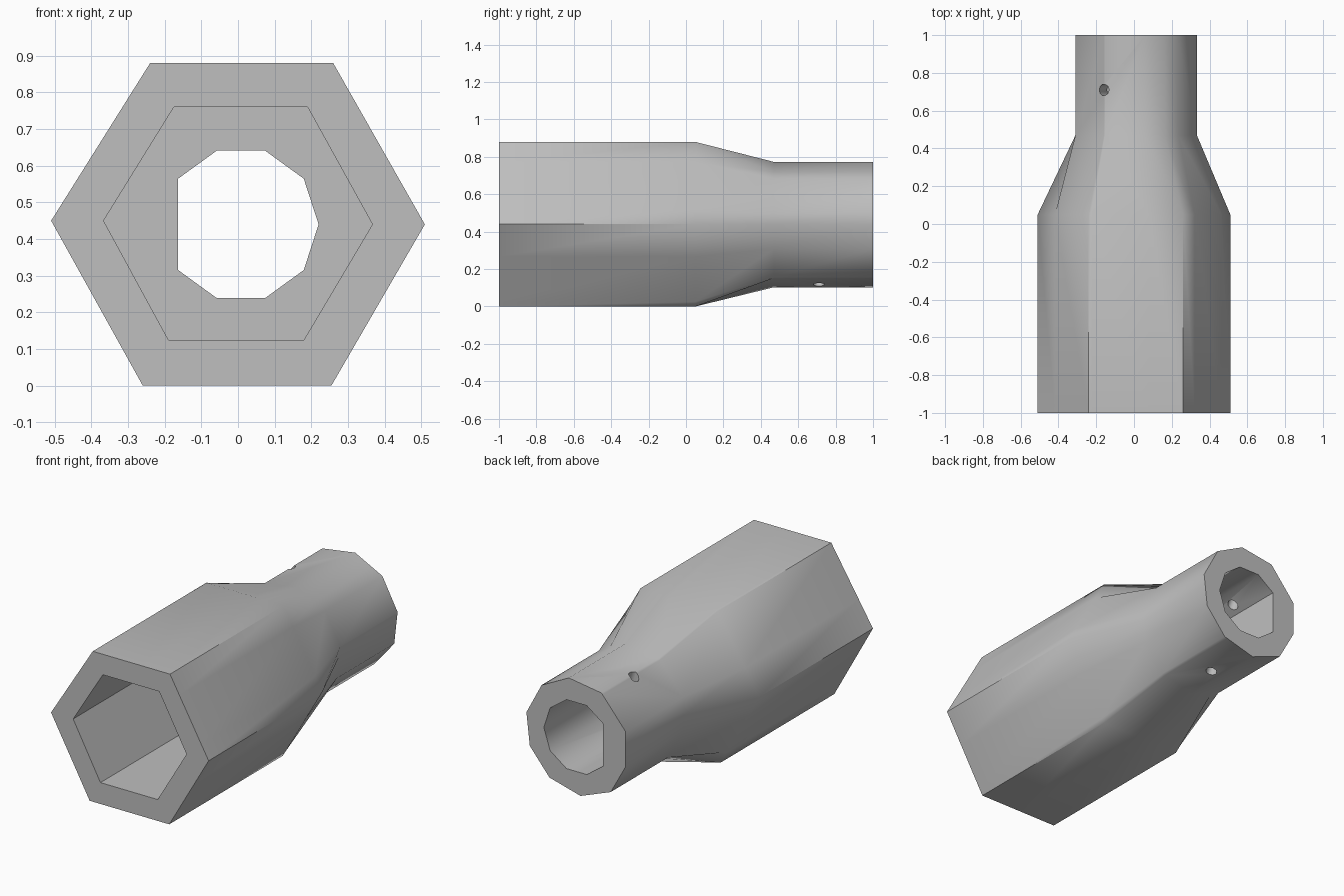
import bpy
import bmesh
import math
from mathutils import Vector

AXIS_Z = 0.44

old = bpy.data.objects.get("Cube")
if old:
    bpy.data.objects.remove(old, do_unlink=True)

grey = bpy.data.materials.new("plain_grey")
grey.use_nodes = True
colour = (0.52, 0.52, 0.52, 1)
grey.diffuse_color = colour
grey.node_tree.nodes["Principled BSDF"].inputs["Base Color"].default_value = colour


def loft(name, rings):
    """Skin (y, [(x, z), ...]) rings of equal length and cap both ends."""
    bm = bmesh.new()
    loops = [[bm.verts.new((x, y, z + AXIS_Z)) for x, z in pts] for y, pts in rings]
    n = len(loops[0])
    for a, b in zip(loops, loops[1:]):
        for i in range(n):
            j = (i + 1) % n
            bm.faces.new((a[i], a[j], b[j], b[i]))
    bm.faces.new(loops[0])
    bm.faces.new(loops[-1])
    bmesh.ops.recalc_face_normals(bm, faces=bm.faces)
    mesh = bpy.data.meshes.new(name)
    bm.to_mesh(mesh)
    bm.free()
    obj = bpy.data.objects.new(name, mesh)
    bpy.context.collection.objects.link(obj)
    mesh.materials.append(grey)
    return obj


def polar(radius, angles, flat_x):
    """Polygon on a circle, flattened on its -x side."""
    pts = [(radius * math.cos(math.radians(a)), radius * math.sin(math.radians(a))) for a in angles]
    return [(max(x, flat_x), z) for x, z in pts]


def angle_of(p):
    return math.atan2(p[1], p[0]) % math.tau


def hit(poly, a):
    """Point where a ray from the centre at angle a crosses the polygon."""
    dx, dz = math.cos(a), math.sin(a)
    best = None
    for (x1, z1), (x2, z2) in zip(poly, poly[1:] + poly[:1]):
        ex, ez = x2 - x1, z2 - z1
        den = dx * ez - dz * ex
        if abs(den) < 1e-9:
            continue
        t = (x1 * ez - z1 * ex) / den
        s = (x1 * dz - z1 * dx) / den
        if t > 0 and -1e-6 <= s <= 1 + 1e-6:
            best = t if best is None else max(best, t)
    return (best * dx, best * dz)


# Outer body: hexagonal socket blending into a ten-sided shank
hexagon = [(0.51, 0), (0.26, 0.44), (-0.24, 0.44), (-0.51, 0.01), (-0.26, -0.44), (0.255, -0.44)]
shank = polar(0.338, [10, 46, 80, 117, 160, 195, 231, 267, 303, 337], -0.31)
angles = sorted(angle_of(p) for p in hexagon + shank)
hex_ring = [hit(hexagon, a) for a in angles]
shank_ring = [hit(shank, a) for a in angles]
body = loft("socket_body", [(-1, hex_ring), (0.05, hex_ring), (0.47, shank_ring), (1, shank_ring)])

# Hexagonal bore at the front
hex_bore = [(0.367, 0), (0.19, 0.32), (-0.175, 0.32), (-0.367, 0.01), (-0.19, -0.315), (0.18, -0.315)]
front_cut = loft("front_bore_cutter", [(-1.2, hex_bore), (0.05, hex_bore)])

# Shaft bore with one flat side at the back
d_bore = [(x + 0.008, z) for x, z in polar(0.212, [36 * i for i in range(10) if i != 5], -0.173)]
back_cut = loft("back_bore_cutter", [(-0.2, d_bore), (1.2, d_bore)])

# Slanted pin hole across the shank
top, bottom = Vector((-0.155, 0.71, 0.716)), Vector((0.04, 0.71, 0.11))
bpy.ops.mesh.primitive_cylinder_add(vertices=10, radius=0.031, depth=1.2, location=(top + bottom) / 2)
pin_cut = bpy.context.object
pin_cut.name = "pin_hole_cutter"
pin_cut.rotation_euler = (top - bottom).to_track_quat("Z", "Y").to_euler()
pin_cut.data.materials.append(grey)

# Cut the bores and the hole
bpy.ops.object.select_all(action="DESELECT")
bpy.context.view_layer.objects.active = body
body.select_set(True)
for cutter in (front_cut, back_cut, pin_cut):
    mod = body.modifiers.new(cutter.name, "BOOLEAN")
    mod.operation = "DIFFERENCE"
    mod.solver = "EXACT"
    mod.object = cutter
    bpy.ops.object.modifier_apply(modifier=mod.name)
    bpy.data.objects.remove(cutter, do_unlink=True)

bpy.ops.object.shade_smooth_by_angle(angle=math.radians(42))
